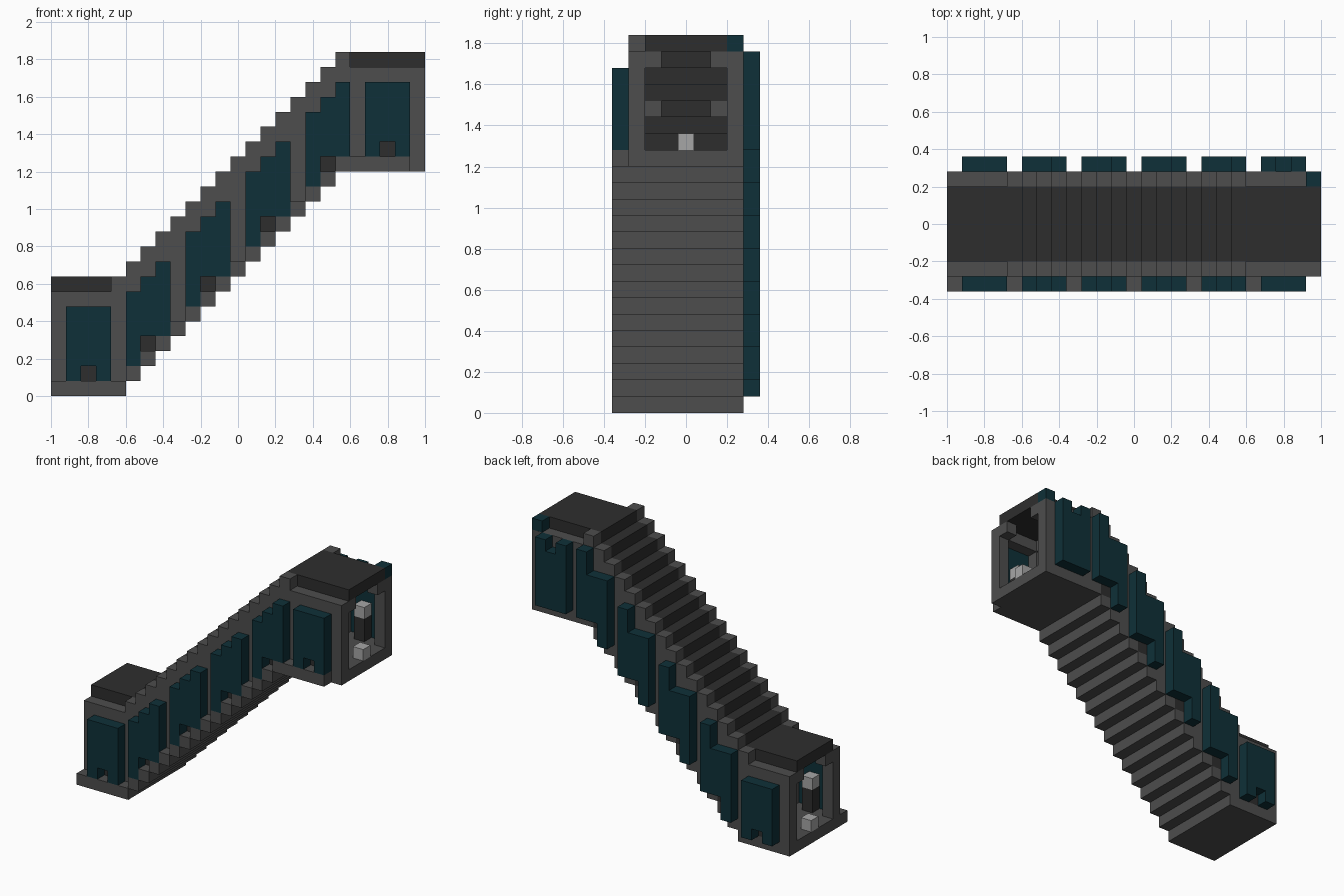
import bpy
import bmesh
import math
from mathutils import Vector

cube = bpy.data.objects.get("Cube")
if cube:
    bpy.data.objects.remove(cube, do_unlink=True)

U = 0.08                          # size of one block
ORIGIN = Vector((-1, -0.36, 0))
COLUMNS = range(25)
LEFT, RIGHT = 7, 1                # rows of the two side walls


def material(name, r, g, b):
    m = bpy.data.materials.new(name)
    m.use_nodes = True
    m.diffuse_color = (r, g, b, 1)
    bsdf = m.node_tree.nodes["Principled BSDF"]
    bsdf.inputs["Base Color"].default_value = (r, g, b, 1)
    bsdf.inputs["Roughness"].default_value = 0.9
    return m


GRAY = material("stone gray", 0.075, 0.075, 0.075)
DARK = material("dark gray", 0.027, 0.027, 0.027)
TEAL = material("deep teal", 0.0045, 0.03, 0.04)
LIGHT = material("lamp gray", 0.38, 0.38, 0.38)


def blocks(name, cells, mat):
    """Skin a set of unit blocks, leaving out faces between neighbours."""
    cells = set(cells)
    bm = bmesh.new()
    for cell in cells:
        center = ORIGIN + (Vector(cell) + Vector((0.5, 0.5, 0.5))) * U
        for axis in range(3):
            for sign in (-1, 1):
                step = [0, 0, 0]
                step[axis] = sign
                if tuple(c + s for c, s in zip(cell, step)) in cells:
                    continue
                n = Vector(step)
                a = Vector((step[2], step[0], step[1]))
                b = n.cross(a)
                corners = (a + b, b - a, -a - b, a - b)
                bm.faces.new([bm.verts.new(center + (n + c) * U / 2) for c in corners])
    bmesh.ops.remove_doubles(bm, verts=bm.verts, dist=U / 100)
    bmesh.ops.dissolve_limit(bm, angle_limit=math.radians(1),
                             verts=bm.verts, edges=bm.edges)
    mesh = bpy.data.meshes.new(name)
    bm.to_mesh(mesh)
    bm.free()
    mesh.materials.append(mat)
    obj = bpy.data.objects.new(name, mesh)
    bpy.context.collection.objects.link(obj)
    return obj


def floor(i):
    """Floor level: flat landing, one step per column, flat landing."""
    return min(max(i - 4, 0), 15)


def is_frame(i):
    return i % 4 == 0


# Stepped floor, with a ledge along the front that stops before the upper end
blocks("stepped_floor",
       [(i, j, floor(i)) for i in COLUMNS for j in range(8) if j or i < 24], GRAY)

# Stepped roof between the walls
blocks("stepped_roof",
       [(i, j, floor(i) + 7) for i in COLUMNS for j in range(2, 7)], DARK)

# Side walls: solid at the frames, open behind the panels
for side, row in (("right", RIGHT), ("left", LEFT)):
    wall = []
    for i in COLUMNS:
        top = 8 if 4 <= i <= 19 else 7
        start = 1 if is_frame(i) else 6
        wall += [(i, row, floor(i) + h) for h in range(start, top)]
    blocks(side + "_wall", wall, GRAY)

    # Lamps on posts in the middle of each opening
    middles = [i for i in COLUMNS if i % 4 == 2]
    blocks(side + "_lamp_posts",
           [(i, row, floor(i) + h) for i in middles for h in (1, 2)], DARK)
    blocks(side + "_lamps", [(i, row, floor(i) + 3) for i in middles], LIGHT)

# Corner brackets under the roof at each frame
blocks("frame_brackets",
       [(i, j, floor(i) + 6) for i in COLUMNS if is_frame(i) for j in (2, 6)], GRAY)

# Outer panels, notched at the foot; those at the back have raised edges
for n, first in enumerate(range(1, 24, 4)):
    front, back = [], []
    for i in range(first, first + 3):
        middle = i == first + 1
        foot = 2 if middle else 1
        front += [(i, 0, floor(i) + h) for h in range(foot, 6)]
        raised = n > 0 and not middle
        back_foot = 1 if n == 5 else foot
        back += [(i, 8, floor(i) + h) for h in range(back_foot, 7 if raised else 6)]
    blocks("front_panel_%d" % (n + 1), front, TEAL)
    blocks("back_panel_%d" % (n + 1), back, TEAL)

# Single teal block on the upper back corner
blocks("corner_block", [(24, LEFT, 22)], TEAL)

# Floor lamps at both open ends
for name, i in (("lower_floor_lamp", 0), ("upper_floor_lamp", 24)):
    blocks(name, [(i, 4, floor(i) + 1)], LIGHT)
